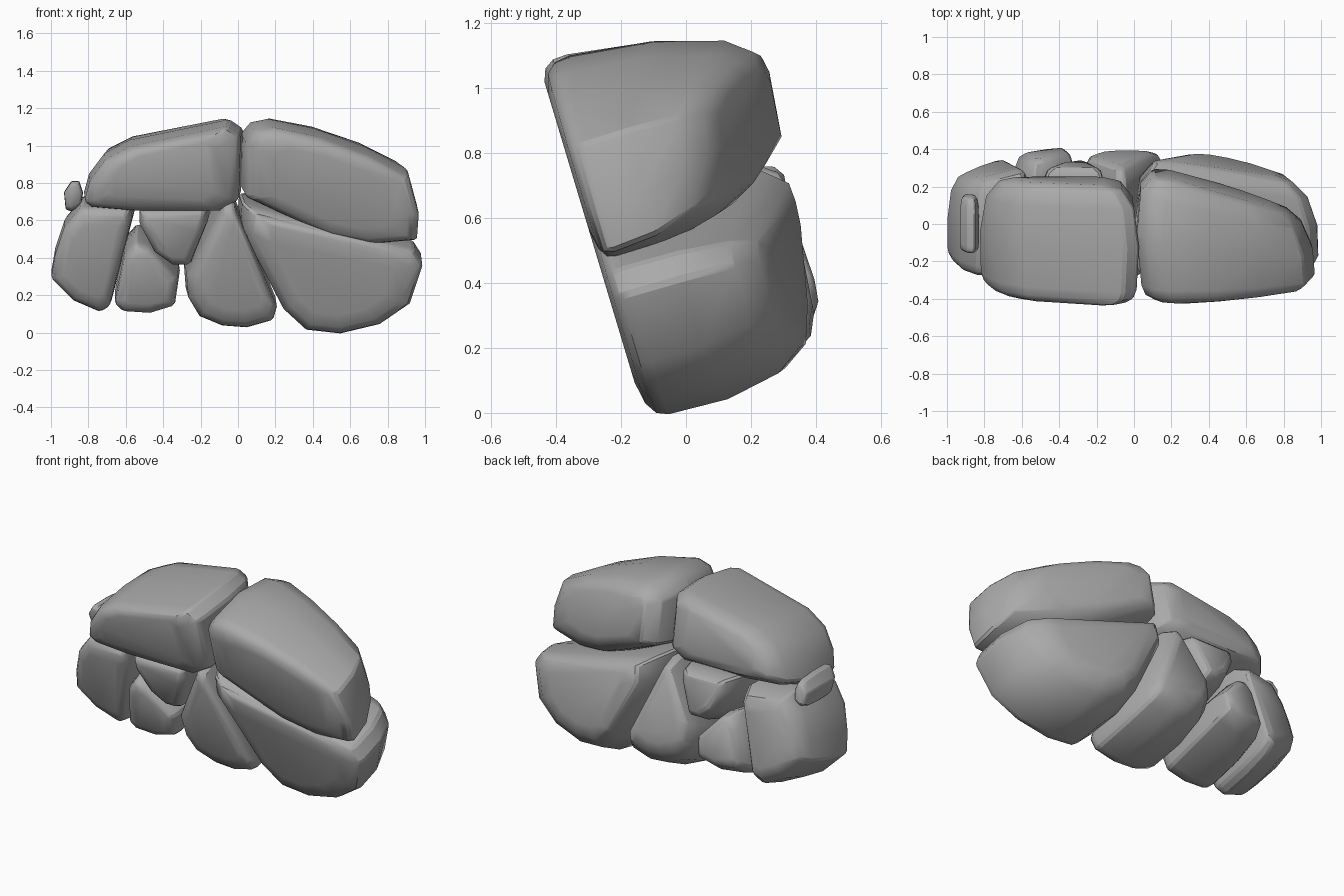
import bpy
import bmesh
from math import radians
from mathutils import Vector

default_cube = bpy.data.objects.get("Cube")
if default_cube:
    bpy.data.objects.remove(default_cube, do_unlink=True)

# Single stone colour
grey = bpy.data.materials.new("stone_grey")
grey.use_nodes = True
grey.diffuse_color = (0.4, 0.4, 0.4, 1)
grey.node_tree.nodes["Principled BSDF"].inputs["Base Color"].default_value = grey.diffuse_color

LEAN = -0.3        # how far the front of the wall leans forward per unit of height
BACK_LEAN = -0.2   # the same for the back of the wall
WALL_FOOT = -0.13  # where the front of the wall meets the ground

# Cross-section rings from front to back: (depth fraction, extra size factor)
RINGS = [(0, 0.68), (0.025, 0.87), (0.07, 0.97), (0.14, 1.01),
         (0.5, 1.06), (0.82, 1.04), (0.96, 0.9), (1, 0.68)]


def stone(name, outline, shift, taper, turn=0, recess=0, bevel=0.012):
    """Loft a front outline backwards along shift, then wrap it in a hull.
    turn swings the back face towards one side."""
    xs, zs = zip(*outline)
    centre_x = (min(xs) + max(xs)) / 2
    centre_z = (min(zs) + max(zs)) / 2
    front = Vector((centre_x, WALL_FOOT + LEAN * centre_z + recess, centre_z))
    bm = bmesh.new()
    for depth, size in RINGS:
        middle = front + Vector(shift) * depth
        wide = size * (1 + (taper[0] - 1) * depth ** 2)
        tall = size * (1 + (taper[1] - 1) * depth ** 2)
        lean = LEAN + (BACK_LEAN - LEAN) * depth
        for x, z in outline:
            dx = (x - centre_x) * wide
            dz = (z - centre_z) * tall
            bm.verts.new(middle + Vector((dx, lean * dz + turn * depth * dx, dz)))
    hull = bmesh.ops.convex_hull(bm, input=bm.verts)
    loose = {v for v in hull["geom_interior"] + hull["geom_unused"]
             if isinstance(v, bmesh.types.BMVert)}
    bmesh.ops.delete(bm, geom=list(loose), context="VERTS")
    bmesh.ops.dissolve_limit(bm, angle_limit=radians(3), verts=bm.verts, edges=bm.edges)
    bmesh.ops.recalc_face_normals(bm, faces=bm.faces)
    mesh = bpy.data.meshes.new(name)
    bm.to_mesh(mesh)
    bm.free()
    mesh.materials.append(grey)
    rock = bpy.data.objects.new(name, mesh)
    bpy.context.collection.objects.link(rock)
    # Soften the worn edges
    soften = rock.modifiers.new("worn_edges", "BEVEL")
    soften.width = bevel
    soften.segments = 1
    soften.limit_method = "ANGLE"
    soften.angle_limit = radians(40)
    bpy.ops.object.select_all(action="DESELECT")
    rock.select_set(True)
    bpy.context.view_layer.objects.active = rock
    bpy.ops.object.shade_smooth_by_angle(angle=radians(38))


# Two large capstones
stone("upper_left_stone",
      [(.0, .7), (.01, 1.04), (-.06, 1.09), (-.58, .98), (-.71, .91),
       (-.79, .8), (-.82, .69), (-.78, .66), (-.55, .64), (-.1, .64)],
      shift=(.01, .62, .1), taper=(.88, .78))
stone("upper_right_stone",
      [(.05, .71), (.05, 1), (.1, 1.06), (.19, 1.08), (.43, 1.03), (.7, .93),
       (.92, .81), (.97, .62), (.96, .48), (.72, .46), (.5, .5), (.3, .59)],
      shift=(-.05, .55, .13), taper=(.86, .75), turn=-.35)

# Large base stone on the left-hand side
stone("lower_right_stone",
      [(.03, .68), (.25, .55), (.6, .45), (.94, .43), (.99, .35), (.92, .14),
       (.76, .03), (.55, -.02), (.37, .0), (.25, .11), (.02, .55)],
      shift=(-.03, .55, .13), taper=(.84, .8), turn=-.2)

# Wedge stones in the middle
stone("centre_stone",
      [(-.07, .68), (-.13, .55), (-.27, .3), (-.26, .17), (-.2, .07),
       (-.08, .02), (.05, .01), (.19, .05), (.21, .12), (.01, .55), (-.02, .68)],
      shift=(-.03, .59, .15), taper=(.85, .82))
stone("wedge_stone",
      [(-.53, .57), (-.53, .65), (-.17, .65), (-.17, .57), (-.26, .35),
       (-.35, .35), (-.45, .42)],
      shift=(.03, .58, .14), taper=(.88, .9), recess=.02)
stone("small_base_stone",
      [(-.66, .14), (-.62, .1), (-.47, .09), (-.34, .13), (-.32, .27),
       (-.42, .36), (-.48, .45), (-.55, .47), (-.61, .4)],
      shift=(.01, .57, .15), taper=(.9, .85), turn=.15, recess=.02)

# Outer end stone with the pebble resting on it
stone("lower_left_stone",
      [(-.84, .66), (-.58, .66), (-.57, .6), (-.69, .13), (-.74, .1),
       (-.88, .16), (-1, .28), (-.98, .4), (-.93, .55)],
      shift=(.02, .51, .1), taper=(.92, .9), turn=.25, recess=.03)
stone("pebble",
      [(-.92, .66), (-.93, .75), (-.89, .81), (-.85, .81), (-.83, .75),
       (-.84, .68), (-.89, .65)],
      shift=(0, .29, .0), taper=(.9, .85), recess=.21, bevel=.006)
